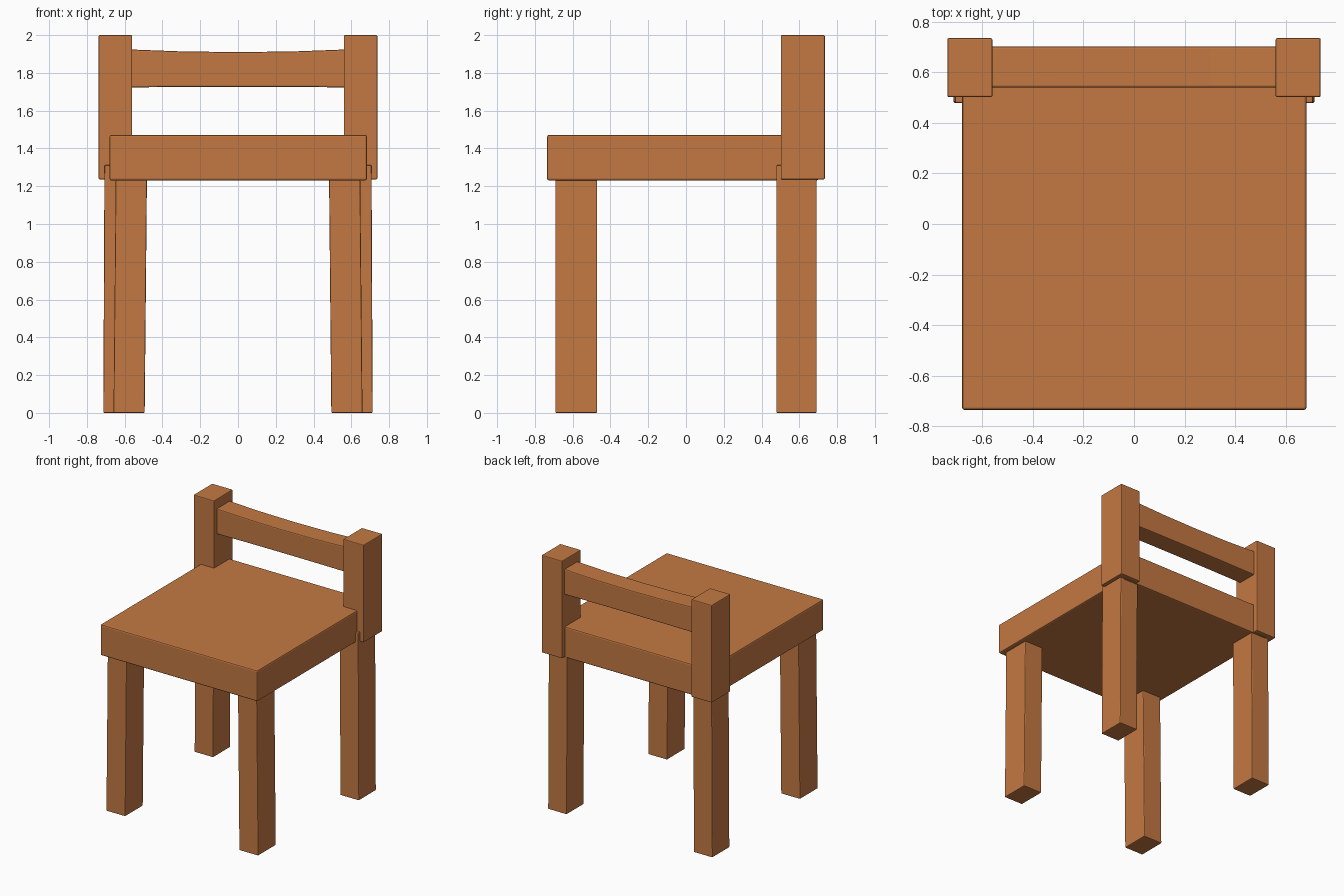
import bpy, bmesh

if "Cube" in bpy.data.objects:
    bpy.data.objects.remove(bpy.data.objects["Cube"])

wood = bpy.data.materials.new("warm brown wood")
wood.diffuse_color = (0.55, 0.19, 0.055, 1)
wood.use_nodes = True
wood.node_tree.nodes["Principled BSDF"].inputs["Base Color"].default_value = wood.diffuse_color


def block(name, x, y, z, bevel=0.006, lean=0.0, sag=0.0):
    """Box from (min, max) ranges; lean shifts the foot in x, sag dips the middle."""
    bm = bmesh.new()
    bmesh.ops.create_cube(bm, size=1)
    for v in bm.verts:
        bottom = v.co.z < 0
        v.co = [r[0] if c < 0 else r[1] for c, r in zip(v.co, (x, y, z))]
        if bottom:
            v.co.x += lean
    if sag:
        long_edges = [e for e in bm.edges
                      if abs(e.verts[0].co.x - e.verts[1].co.x) > 0.1]
        bmesh.ops.subdivide_edges(bm, edges=long_edges, cuts=3, use_grid_fill=True)
        cx, half = (x[0] + x[1]) / 2, (x[1] - x[0]) / 2
        for v in bm.verts:
            k = 1 - ((v.co.x - cx) / half) ** 2
            v.co.z -= sag * k * (1 if v.co.z > (z[0] + z[1]) / 2 else -0.2)
    bmesh.ops.recalc_face_normals(bm, faces=bm.faces)
    mesh = bpy.data.meshes.new(name)
    bm.to_mesh(mesh)
    bm.free()
    mesh.materials.append(wood)
    ob = bpy.data.objects.new(name, mesh)
    bpy.context.collection.objects.link(ob)
    mod = ob.modifiers.new("soft edges", "BEVEL")
    mod.width = bevel
    mod.segments = 2
    mod.limit_method = 'ANGLE'
    return ob


# Seat slab and back rail
block("seat", (-0.68, 0.682), (-0.735, 0.70), (1.23, 1.472), 0.01)
block("back_rail", (-0.60, 0.60), (0.54, 0.702), (1.723, 1.925), 0.008, sag=0.015)

# Legs and back posts, one of each per side
for side, s in (("left", -1), ("right", 1)):
    def span(a, b):
        return tuple(sorted((s * a, s * b)))
    block("front_leg_" + side, span(0.482, 0.647), (-0.692, -0.47), (0, 1.25),
          lean=s * 0.012)
    block("back_leg_" + side, span(0.545, 0.707), (0.478, 0.692), (0, 1.312),
          lean=s * 0.006)
    block("back_post_" + side, span(0.56, 0.738), (0.502, 0.735), (1.236, 2.0))
